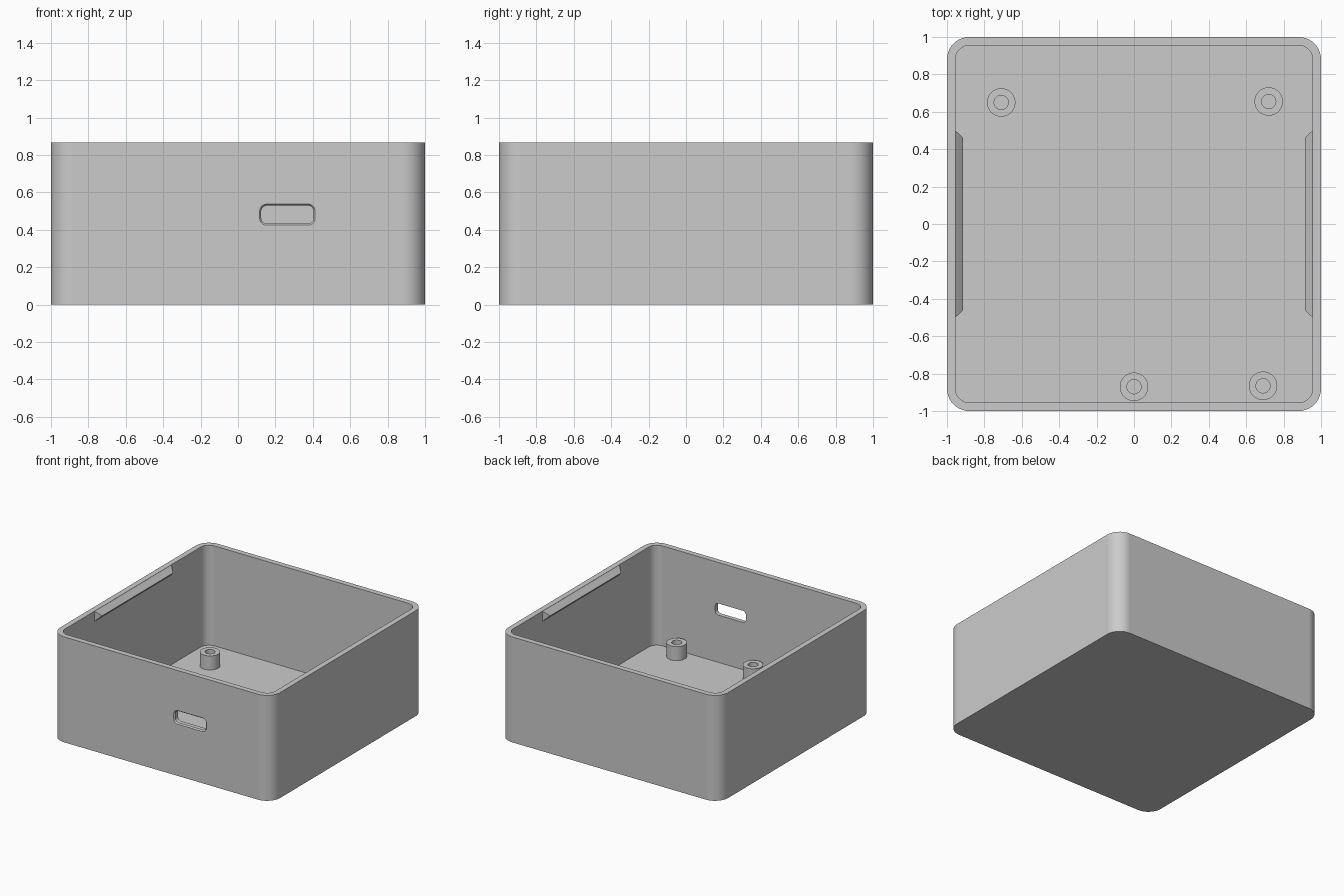
import bpy, bmesh
from math import sin, cos, pi, radians

if "Cube" in bpy.data.objects:
    bpy.data.objects.remove(bpy.data.objects["Cube"])

HEIGHT, WALL, FLOOR = 0.866, 0.045, 0.045
INNER = 1 - WALL

grey = bpy.data.materials.new("plain grey")
grey.use_nodes = True
colour = (0.6, 0.6, 0.6, 1)
grey.diffuse_color = colour
grey.node_tree.nodes["Principled BSDF"].inputs["Base Color"].default_value = colour


def rounded_rect(half_w, half_h, radius, steps=10):
    """Outline points of a rounded rectangle, counter-clockwise."""
    points = []
    for i, (sx, sy) in enumerate([(1, 1), (-1, 1), (-1, -1), (1, -1)]):
        for k in range(steps + 1):
            a = (i + k / steps) * pi / 2
            points.append((sx * (half_w - radius) + radius * cos(a),
                           sy * (half_h - radius) + radius * sin(a)))
    return points


def circle(radius, steps=40):
    return [(radius * cos(2 * pi * k / steps), radius * sin(2 * pi * k / steps))
            for k in range(steps)]


def finish(name, bm):
    bmesh.ops.recalc_face_normals(bm, faces=bm.faces)
    mesh = bpy.data.meshes.new(name)
    bm.to_mesh(mesh)
    bm.free()
    obj = bpy.data.objects.new(name, mesh)
    bpy.context.collection.objects.link(obj)
    mesh.materials.append(grey)
    return obj


def loft(name, sections):
    """Skin a list of (outline, z) sections and cap both ends."""
    bm = bmesh.new()
    rings = [[bm.verts.new((x, y, z)) for x, y in outline] for outline, z in sections]
    for low, high in zip(rings, rings[1:]):
        for i in range(len(low)):
            bm.faces.new((low[i - 1], low[i], high[i], high[i - 1]))
    bm.faces.new(rings[0])
    bm.faces.new(rings[-1])
    return finish(name, bm)


def select_only(obj):
    bpy.ops.object.select_all(action="DESELECT")
    obj.select_set(True)
    bpy.context.view_layer.objects.active = obj


def smooth(obj):
    select_only(obj)
    bpy.ops.object.shade_smooth_by_angle(angle=radians(30))
    obj.modifiers.new("even shading", "WEIGHTED_NORMAL").keep_sharp = True


# Open box with rounded vertical corners
outer = rounded_rect(1, 1, 0.12)
inner = rounded_rect(INNER, INNER, 0.12 - WALL)
case = loft("case", [(outer, 0), (outer, HEIGHT), (inner, HEIGHT), (inner, FLOOR)])

# Port slot through the front wall, with a small outer chamfer
wide, narrow = rounded_rect(0.148, 0.056, 0.036), rounded_rect(0.14, 0.048, 0.03)
cutter = loft("port_cutter", [(wide, 0.05), (wide, 0), (narrow, -0.01), (narrow, -0.1)])
cutter.location = (0.264, -1, 0.481)
cutter.rotation_euler = (pi / 2, 0, 0)
cutter.hide_render = True
cut = case.modifiers.new("port", "BOOLEAN")
cut.operation, cut.solver, cut.object = "DIFFERENCE", "EXACT", cutter
select_only(case)
bpy.ops.object.modifier_apply(modifier=cut.name)
bpy.data.objects.remove(cutter)
smooth(case)

# Hollow screw posts on the floor
POST_TOP = 0.16
posts = {"back_right_post": (-0.71, 0.65), "back_left_post": (0.72, 0.655),
         "front_middle_post": (0, -0.87), "front_left_post": (0.69, -0.865)}
for name, (x, y) in posts.items():
    post = loft(name, [(circle(0.076), FLOOR - 0.01), (circle(0.076), POST_TOP),
                       (circle(0.038), POST_TOP), (circle(0.038), FLOOR + 0.001)])
    post.location = (x, y, 0)
    smooth(post)

# Wedge-shaped snap ridges under the rim of both side walls
DEPTH = 0.042
for name, side in (("left_snap_ridge", 1), ("right_snap_ridge", -1)):
    bm = bmesh.new()
    for y in (-0.5, 0.5):
        for z in (HEIGHT - 0.001, HEIGHT - 2 * DEPTH):
            bm.verts.new((side * INNER, y, z))
        bm.verts.new((side * (INNER - DEPTH), y * 0.92, HEIGHT - DEPTH))
    bmesh.ops.convex_hull(bm, input=bm.verts)
    bmesh.ops.dissolve_limit(bm, angle_limit=0.01, verts=bm.verts, edges=bm.edges)
    finish(name, bm)
